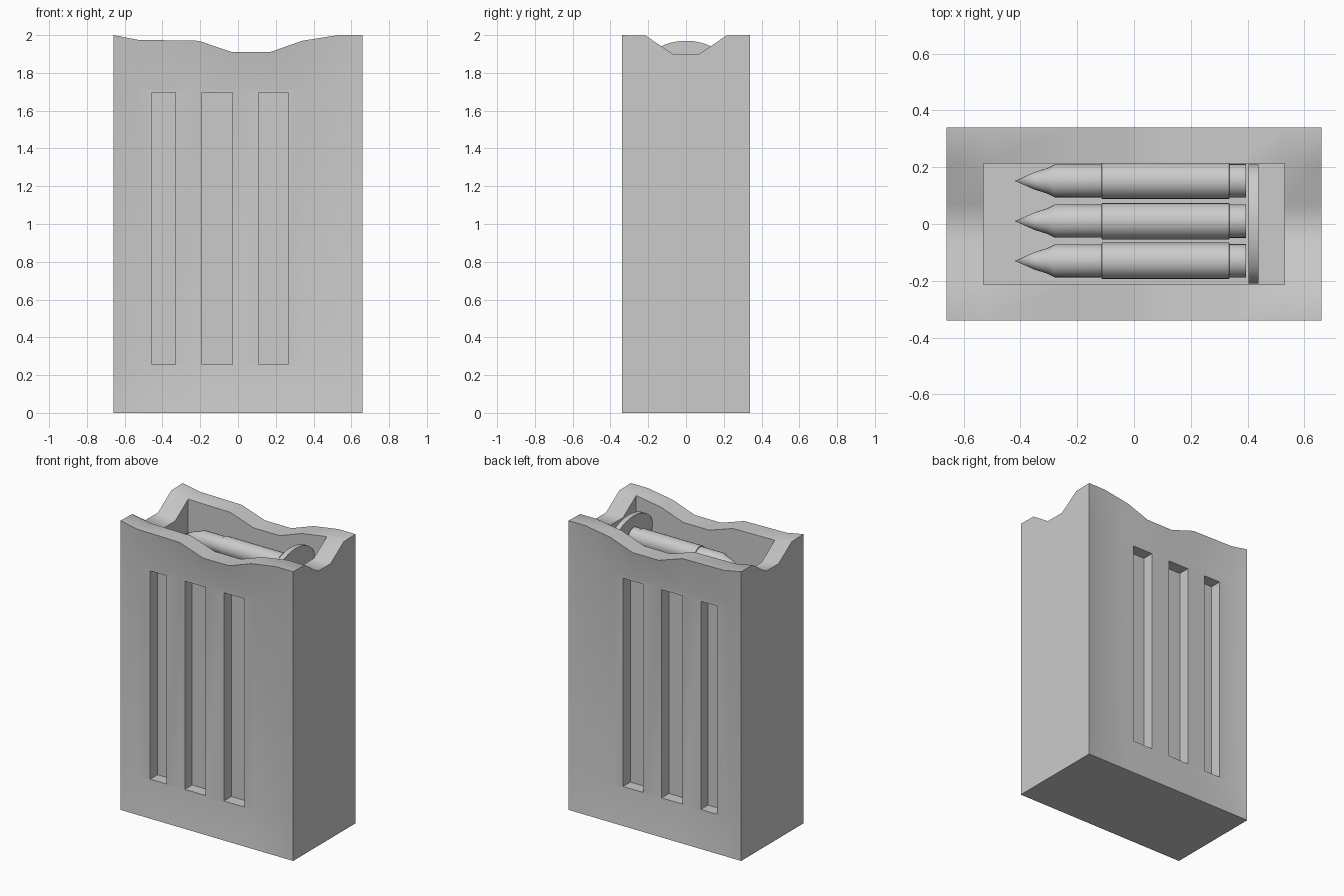
import bpy, bmesh, math
from mathutils import Matrix

if "Cube" in bpy.data.objects:
    bpy.data.objects.remove(bpy.data.objects["Cube"])

OX, OY, IX, IY, FLOOR, DENT = 0.66, 0.34, 0.53, 0.213, 1.5, 0.03
# rim profiles: height along the long walls and along the short walls
LONG = [(-0.66, 2.0), (-0.53, 1.975), (-0.21, 1.97), (-0.03, 1.91),
        (0.17, 1.91), (0.34, 1.97), (0.53, 2.0), (0.66, 2.0)]
SHORT = [(-0.34, 2.0), (-0.213, 1.997), (-0.07, 1.9), (0.07, 1.9), (0.213, 1.997), (0.34, 2.0)]


def finish(name, bm):
    bmesh.ops.recalc_face_normals(bm, faces=bm.faces)
    me = bpy.data.meshes.new(name)
    bm.to_mesh(me)
    bm.free()
    ob = bpy.data.objects.new(name, me)
    bpy.context.collection.objects.link(ob)
    return ob


# open-topped box: wavy rim, walls dropped from its edges, floors
def make_box():
    bm = bmesh.new()
    v = {}
    for i, (x, zx) in enumerate(LONG):
        for j, (y, zy) in enumerate(SHORT):
            if abs(x) >= IX or abs(y) >= IY:
                z = zx if abs(y) >= OY else zy if abs(x) >= OX else zx + zy - 2
                v[i, j] = bm.verts.new((x, y, z))
    ni, nj = len(LONG) - 1, len(SHORT) - 1
    for i in range(ni):
        for j in range(nj):
            if i in (0, ni - 1) or j in (0, nj - 1):
                bm.faces.new([v[i, j], v[i + 1, j], v[i + 1, j + 1], v[i, j + 1]])
    outer = lambda p: abs(p.co.x) >= OX - 1e-4 or abs(p.co.y) >= OY - 1e-4
    chains, loops = {}, {True: [], False: []}

    # vertices straight below a rim point; the long outer walls are slightly dented
    def chain(p):
        if p not in chains:
            x, y, _ = p.co
            dent = DENT if abs(x) < 0.6 and abs(y) > 0.3 else 0
            yd = y - math.copysign(dent, y)
            rows = [(yd, 1.72), (yd, 0.25), (y, 0)] if outer(p) else [(y, FLOOR)]
            chains[p] = [p] + [bm.verts.new((x, b, z)) for b, z in rows]
        return chains[p]

    for e in [e for e in bm.edges if e.is_boundary]:
        a, b = map(chain, e.verts)
        for k in range(len(a) - 1):
            bm.faces.new([a[k], b[k], b[k + 1], a[k + 1]])
        loops[outer(e.verts[0])].append(bm.edges.get((a[-1], b[-1])))
    for edges in loops.values():
        bmesh.ops.edgeloop_fill(bm, edges=edges)
    return finish("magazine_box", bm)


# blind vertical grooves on front and back
def make_groove_cutter():
    bm = bmesh.new()
    for x0, x1 in ((-0.455, -0.33), (-0.19, -0.03), (0.11, 0.265)):
        for s in (-1, 1):
            m = Matrix.Translation(((x0 + x1) / 2, s * 0.33, 0.976))
            bmesh.ops.create_cube(bm, size=1, matrix=m @ Matrix.Diagonal((x1 - x0, 0.2, 1.44, 1)))
    ob = finish("groove_cutter", bm)
    ob.hide_render = True
    ob.display_type = 'WIRE'
    return ob


# round turned about the x axis from an (x, radius) profile
def lathe_x(name, profile, y, z, sides=24, sy=1.0, sz=1.0):
    bm = bmesh.new()
    rings = []
    for x, r in profile:
        if r == 0:
            rings.append([bm.verts.new((x, y, z))] * sides)
        else:
            rings.append([bm.verts.new((x, y + sy * r * math.cos(t), z + sz * r * math.sin(t)))
                          for t in (2 * math.pi * k / sides for k in range(sides))])
    for a, b in zip(rings, rings[1:]):
        for k in range(sides):
            n = (k + 1) % sides
            bm.faces.new(list(dict.fromkeys([a[k], a[n], b[n], b[k]])))
    return finish(name, bm)


box = make_box()
mod = box.modifiers.new("grooves", 'BOOLEAN')
mod.operation = 'DIFFERENCE'
mod.solver = 'EXACT'
mod.object = make_groove_cutter()

# three rounds, the middle one on top
ROUND = [(-0.42, 0), (-0.35, 0.031), (-0.305, 0.045), (-0.28, 0.058), (-0.115, 0.058),
         (-0.113, 0.064), (0.335, 0.064), (0.337, 0.059), (0.395, 0.059), (0.395, 0)]
for name, y, z in (("round_left", 0.152, 1.69), ("round_middle", 0.01, 1.84), ("round_right", -0.13, 1.69)):
    lathe_x(name, ROUND, y, z)

# oval plate behind the rounds
lathe_x("back_plate", [(0.403, 0), (0.403, 1), (0.438, 1), (0.438, 0)], 0, 1.84, 32, 0.21, 0.13)

# smooth shading with crisp edges on every visible part
for ob in bpy.context.collection.objects:
    ob.select_set(not ob.hide_render)
bpy.context.view_layer.objects.active = box
bpy.ops.object.shade_smooth_by_angle(angle=math.radians(40))
